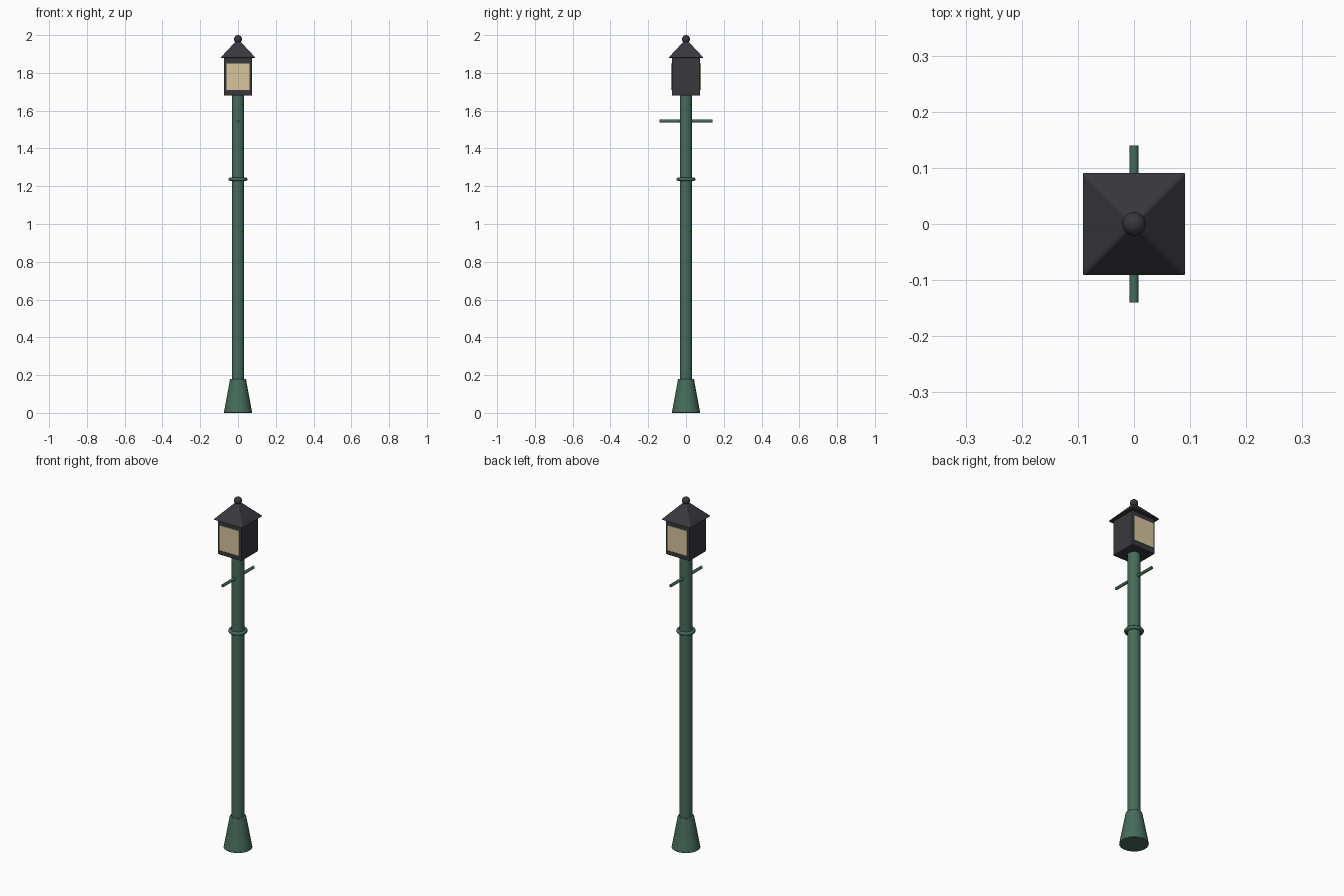
import bpy
import math

if "Cube" in bpy.data.objects:
    bpy.data.objects.remove(bpy.data.objects["Cube"])


def material(name, rgb):
    m = bpy.data.materials.new(name)
    m.diffuse_color = (*rgb, 1.0)
    m.use_nodes = True
    m.node_tree.nodes["Principled BSDF"].inputs["Base Color"].default_value = m.diffuse_color
    return m


GREEN = material("green_paint", (0.060, 0.150, 0.100))
BLACK = material("dark_metal", (0.040, 0.040, 0.048))
CREAM = material("cream_glass", (0.68, 0.56, 0.33))


def finish(name, mat, bevel=0.0, smooth=True):
    ob = bpy.context.object
    ob.name = name
    ob.data.materials.append(mat)
    bpy.ops.object.transform_apply(location=False, rotation=True, scale=True)
    if smooth:
        bpy.ops.object.shade_smooth_by_angle(angle=math.radians(35))
    if bevel:
        mod = ob.modifiers.new("soft_edges", "BEVEL")
        mod.width = bevel
        mod.segments = 2
    return ob


def cone(name, r1, r2, z1, z2, mat, sides=32, rot=0.0, bevel=0.0, smooth=True):
    bpy.ops.mesh.primitive_cone_add(vertices=sides, radius1=r1, radius2=r2, depth=z2 - z1,
                                    location=(0, 0, (z1 + z2) / 2), rotation=(0, 0, rot))
    return finish(name, mat, bevel, smooth)


def box(name, loc, size, mat, bevel=0.0):
    bpy.ops.mesh.primitive_cube_add(size=1, location=loc)
    bpy.context.object.scale = size
    return finish(name, mat, bevel, smooth=False)


# post: flared foot and shaft
cone("base", 0.075, 0.042, 0.0, 0.18, GREEN, bevel=0.003)
cone("post", 0.033, 0.033, 0.1, 1.69, GREEN)

# decorative ring round the post
bpy.ops.mesh.primitive_torus_add(major_radius=0.04, minor_radius=0.01, major_segments=40,
                                 minor_segments=12, location=(0, 0, 1.237))
finish("collar_ring", GREEN)

# ladder bar running front to back
bpy.ops.mesh.primitive_cylinder_add(vertices=16, radius=0.008, depth=0.28,
                                    location=(0, 0, 1.545), rotation=(math.pi / 2, 0, 0))
finish("ladder_bar", GREEN)

# lantern housing with glass plates front and back
box("lantern_body", (0, 0, 1.78), (0.15, 0.15, 0.20), BLACK, bevel=0.005)
for side, label in ((-1, "front"), (1, "back")):
    box(label + "_glass", (0, side * 0.0745, 1.78), (0.122, 0.008, 0.142), CREAM)

# pyramid roof and ball finial
cone("roof", 0.131, 0.0, 1.88, 1.98, BLACK, sides=4, rot=math.pi / 4, bevel=0.003, smooth=False)
bpy.ops.mesh.primitive_uv_sphere_add(segments=24, ring_count=16, radius=0.021,
                                     location=(0, 0, 1.979))
finish("finial", BLACK)
